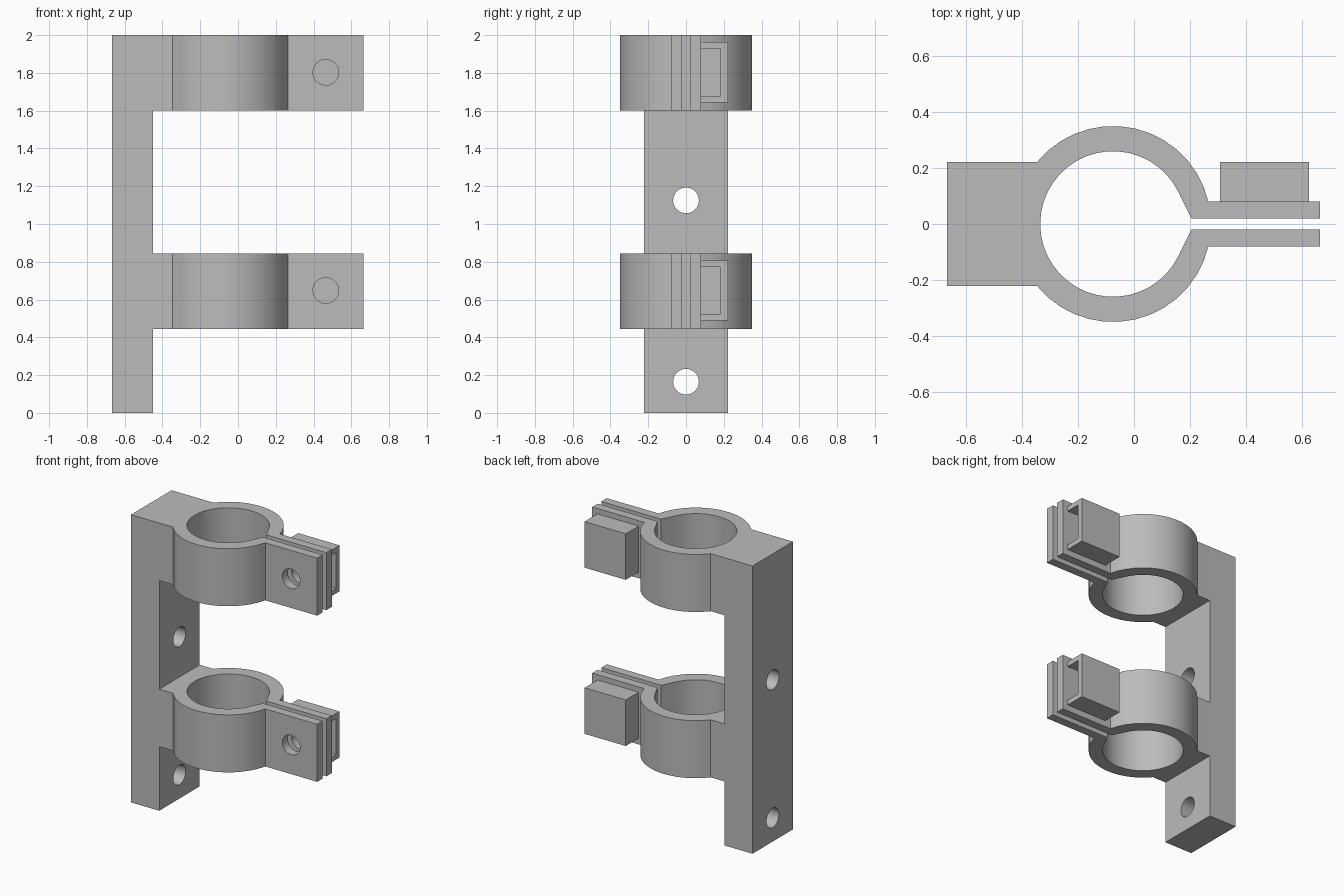
import bpy
import bmesh
from math import cos, sin, radians, pi
from mathutils import Matrix

if "Cube" in bpy.data.objects:
    bpy.data.objects.remove(bpy.data.objects["Cube"], do_unlink=True)

grey = bpy.data.materials.new("plain grey")
grey.use_nodes = True
grey.diffuse_color = (0.5, 0.5, 0.5, 1)
grey.node_tree.nodes["Principled BSDF"].inputs["Base Color"].default_value = (0.5, 0.5, 0.5, 1)


def finish(name, bm):
    bmesh.ops.recalc_face_normals(bm, faces=bm.faces)
    mesh = bpy.data.meshes.new(name)
    bm.to_mesh(mesh)
    bm.free()
    mesh.materials.append(grey)
    obj = bpy.data.objects.new(name, mesh)
    bpy.context.collection.objects.link(obj)
    return obj


def extrude(name, outline, z0, z1):
    bm = bmesh.new()
    face = bm.faces.new([bm.verts.new((x, y, z0)) for x, y in outline])
    top = bmesh.ops.extrude_face_region(bm, geom=[face])["geom"]
    bmesh.ops.translate(bm, vec=(0, 0, z1 - z0),
                        verts=[v for v in top if isinstance(v, bmesh.types.BMVert)])
    return finish(name, bm)


def box(name, x0, x1, y0, y1, z0, z1):
    return extrude(name, [(x0, y0), (x1, y0), (x1, y1), (x0, y1)], z0, z1)


def drill(x, z, axis):
    """Round cutter along the x or y axis."""
    bm = bmesh.new()
    bmesh.ops.create_cone(bm, cap_ends=True, segments=32, radius1=HOLE_R, radius2=HOLE_R, depth=0.6)
    turn = Matrix.Rotation(pi / 2, 4, "Y" if axis == "x" else "X")
    bmesh.ops.transform(bm, matrix=Matrix.Translation((x, 0, z)) @ turn, verts=bm.verts)
    return finish("drill_cutter", bm)


def cut(obj, cutter):
    mod = obj.modifiers.new("cut", "BOOLEAN")
    mod.operation = "DIFFERENCE"
    mod.solver = "EXACT"
    mod.object = cutter
    bpy.context.view_layer.objects.active = obj
    bpy.ops.object.modifier_apply(modifier=mod.name)
    bpy.data.objects.remove(cutter, do_unlink=True)


def arc(radius, a0, a1, steps):
    angles = [radians(a0 + (a1 - a0) * i / steps) for i in range(steps + 1)]
    return [(CENTRE + radius * cos(a), radius * sin(a)) for a in angles]


CENTRE, HOLE_R = -0.075, 0.068
BACK, BAR_FRONT, HALF_W, TIP = -0.667, -0.45, 0.222, 0.665
parts = []

# Mounting bar with two screw holes
bar = box("mounting_bar", BACK, BAR_FRONT, -HALF_W, HALF_W, 0, 2)
for z in (0.165, 1.125):
    cut(bar, drill(BAR_FRONT, z, "x"))
parts.append(bar)

# Split ring outline with its neck and two clamping ears
clamp_outline = (
    [(TIP, 0.02), (TIP, 0.08)] + arc(0.35, 13.2, 140.6, 14)
    + [(BAR_FRONT, HALF_W), (BAR_FRONT, -HALF_W)] + arc(0.35, 219.4, 346.8, 14)
    + [(TIP, -0.08), (TIP, -0.02), (0.205, -0.02)]
    + arc(0.26, 334, 26, 36) + [(0.205, 0.02)])

for label, z in (("lower", 0.445), ("upper", 1.6)):
    clamp = extrude(label + "_clamp", clamp_outline, z, z + 0.4)
    cut(clamp, drill(0.465, z + 0.203, "y"))
    # Nut holder, open at the tip end and towards the ear
    holder = box(label + "_nut_holder", 0.308, 0.625, 0.08, 0.222, z + 0.043, z + 0.363)
    cut(holder, box("pocket_cutter", 0.343, 0.7, 0.05, 0.182, z + 0.078, z + 0.328))
    parts += [clamp, holder]

# Smooth the round walls, keep the corners sharp
bpy.ops.object.select_all(action="DESELECT")
for obj in parts:
    obj.select_set(True)
bpy.context.view_layer.objects.active = bar
bpy.ops.object.shade_smooth_by_angle(angle=radians(30))
